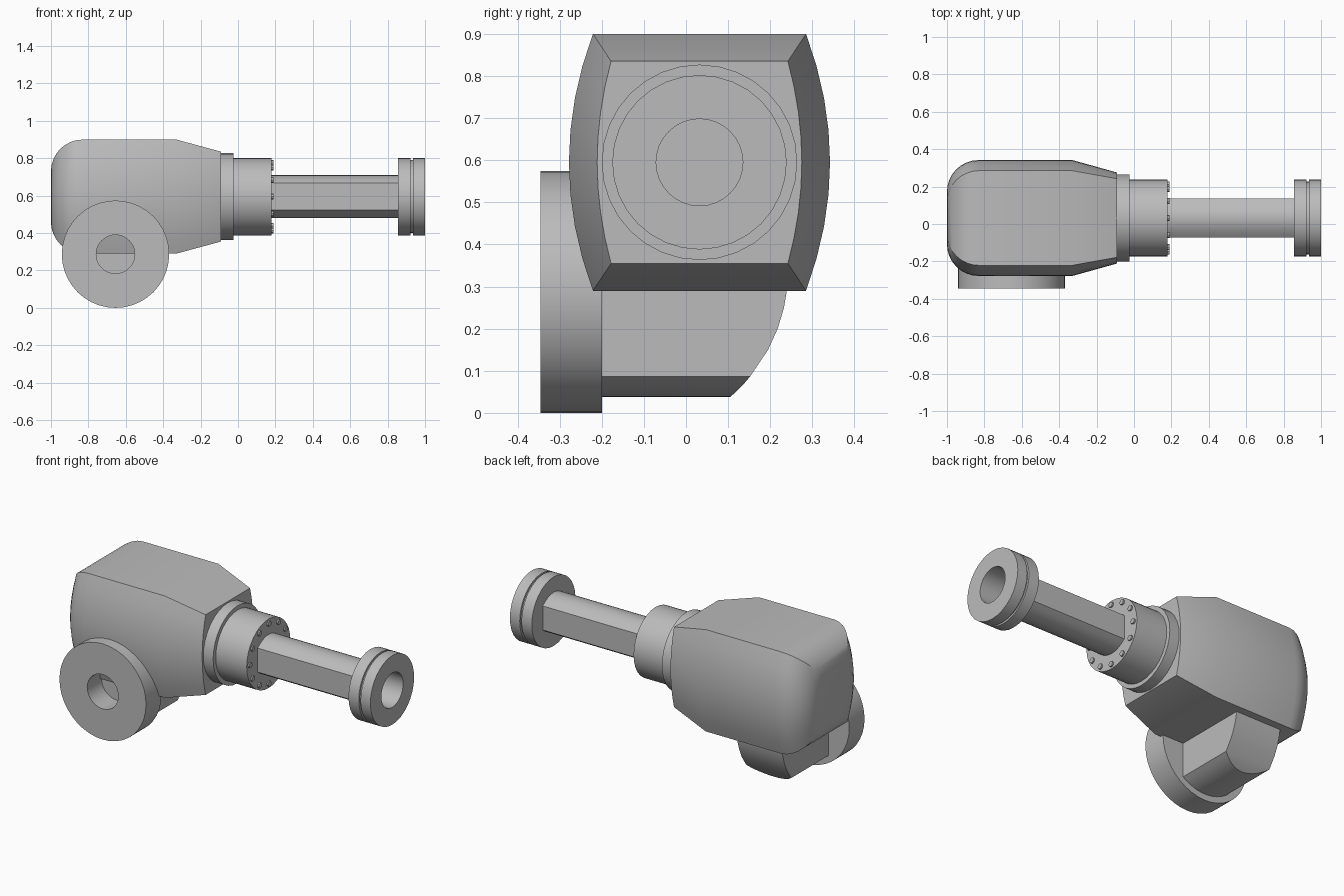
import bpy, bmesh
from math import sin, cos, pi, sqrt, radians
from mathutils import Matrix, Vector

cube = bpy.data.objects.get("Cube")
if cube:
    bpy.data.objects.remove(cube, do_unlink=True)

CY, CZ = 0.032, 0.595          # main axis
PORT_X, PORT_Z = -0.655, 0.287  # side port axis

grey = bpy.data.materials.new("plain_grey")
grey.use_nodes = True
grey.diffuse_color = (0.5, 0.5, 0.5, 1)
bsdf = next(n for n in grey.node_tree.nodes if n.type == 'BSDF_PRINCIPLED')
bsdf.inputs["Base Color"].default_value = (0.5, 0.5, 0.5, 1)


def finish(name, bm, angle=30):
    bmesh.ops.recalc_face_normals(bm, faces=bm.faces)
    mesh = bpy.data.meshes.new(name)
    bm.to_mesh(mesh)
    bm.free()
    mesh.materials.append(grey)
    ob = bpy.data.objects.new(name, mesh)
    bpy.context.collection.objects.link(ob)
    bpy.ops.object.select_all(action='DESELECT')
    ob.select_set(True)
    bpy.context.view_layer.objects.active = ob
    bpy.ops.object.shade_smooth_by_angle(angle=radians(angle))
    return ob


def loft(name, rings, angle=30):
    """Skin a list of equal point rings and cap both ends."""
    bm = bmesh.new()
    loops = [[bm.verts.new(p) for p in ring] for ring in rings]
    for a, b in zip(loops, loops[1:]):
        for i in range(len(a)):
            j = (i + 1) % len(a)
            bm.faces.new((a[i], a[j], b[j], b[i]))
    bm.faces.new(loops[0])
    bm.faces.new(loops[-1])
    return finish(name, bm, angle)


def turned_x(name, profile, y=CY, z=CZ, sides=32):
    """Turned part along x from (position, radius) pairs."""
    angles = [2 * pi * i / sides for i in range(sides)]
    return loft(name, [[(x, y + r * sin(t), z + r * cos(t)) for t in angles]
                       for x, r in profile])


# Housing: flat top and bottom, bulging sides, rounded rear, tapered nose
def housing_ring(x, height, corner, middle, steps=8):
    us = [-1 + 2 * i / steps for i in range(steps + 1)]
    side = [(corner + (middle - corner) * (1 - u * u), u * height) for u in us]
    return ([(x, CY + w, CZ + h) for w, h in side] +
            [(x, CY - w, CZ + h) for w, h in reversed(side)])


R = 0.17
rings = []
for i in range(9):
    t = i / 8 * pi / 2
    inset = R * (1 - sin(t))
    rings.append(housing_ring(-1 + R * (1 - cos(t)), 0.305 - inset,
                              0.253 - inset, 0.31 - inset))
rings.append(housing_ring(-0.33, 0.305, 0.253, 0.31))
rings.append(housing_ring(-0.09, 0.24, 0.21, 0.243))
loft("housing", rings, 25)

# Collar and sleeve on the nose
turned_x("collar", [(-0.1, 0.232), (-0.025, 0.232)])
turned_x("sleeve", [(-0.05, 0.207), (0.18, 0.207)])

# Ring of bolts on the sleeve face
for k in range(12):
    t = k * pi / 6
    turned_x("bolt", [(0.17, 0.016), (0.189, 0.016)],
             CY + 0.18 * sin(t), CZ + 0.18 * cos(t), 8)

# Rod with flat sides and rounded top and bottom
arc = [(0.103 * u, 0.115 - 0.043 * u * u) for u in [i / 4 - 1 for i in range(9)]]
section = arc + [(-w, -h) for w, h in arc]
loft("rod", [[(x, CY + w, CZ + h) for w, h in section] for x in (0.15, 0.86)])

# End flange with a groove and a blind bore
turned_x("end_flange", [(0.855, 0.207), (0.923, 0.207), (0.923, 0.195),
                        (0.935, 0.195), (0.935, 0.207), (1.0, 0.207),
                        (1.0, 0.103), (0.862, 0.103)])

# Side port flange with a blind bore
port = turned_x("port_flange", [(0.2, 0.287), (0.345, 0.287),
                                (0.345, 0.103), (0.205, 0.103)], 0, 0, 40)
port.data.transform(Matrix.Translation(Vector((PORT_X, 0, PORT_Z))) @
                    Matrix.Rotation(-pi / 2, 4, 'Z'))

# Port neck: flat sides, rounded belly, curved back end
levels = [(0.25 * sin(t), PORT_Z - 0.25 * cos(t))
          for t in [0.04 + 0.1 * i for i in range(7)]]
half = levels[-1][0]
levels += [(half, 0.1 + 0.05 * i) for i in range(1, 9)]


def neck_ring(w, z):
    back = -0.157 + sqrt(0.16 - (z - 0.34) ** 2)
    return [(PORT_X - w, -0.21, z), (PORT_X + w, -0.21, z),
            (PORT_X + w, back, z), (PORT_X - w, back, z)]


loft("port_neck", [neck_ring(w, z) for w, z in levels], 25)
